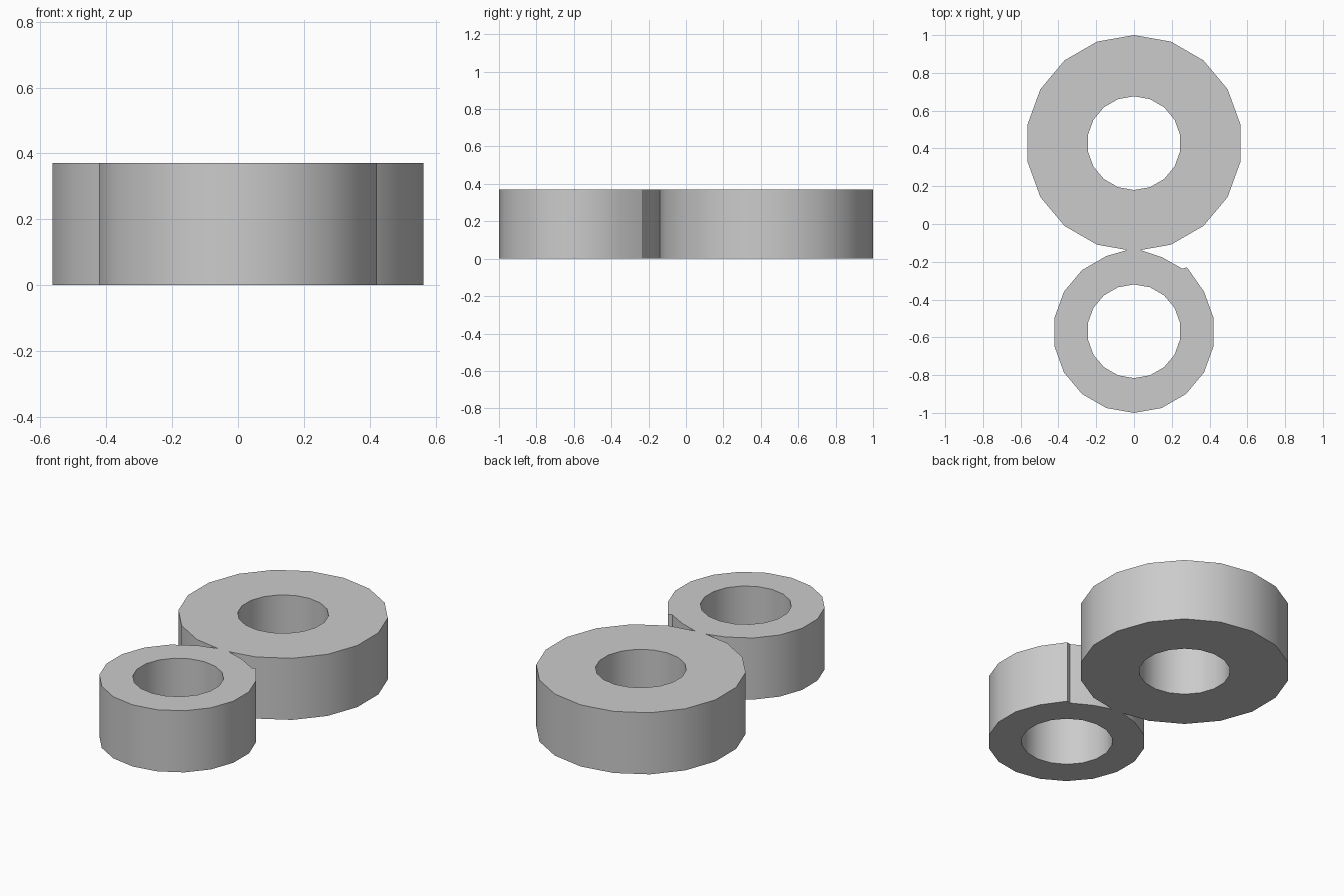
import bpy, bmesh, math
from mathutils import Matrix

if "Cube" in bpy.data.objects:
    bpy.data.objects.remove(bpy.data.objects["Cube"])

HEIGHT = 0.37
SIDES = 18
HOLE_R = 0.248


def circle(cy, r):
    """Points clockwise from the +y vertex."""
    return [(r * math.sin(2 * math.pi * i / SIDES),
             cy + r * math.cos(2 * math.pi * i / SIDES)) for i in range(SIDES)]


def make_ring(name, outer, hole):
    bm = bmesh.new()
    edges = []
    for loop in (outer, hole):
        vs = [bm.verts.new((x, y, 0)) for x, y in loop]
        edges += [bm.edges.new((vs[i - 1], vs[i])) for i in range(len(vs))]
    bmesh.ops.triangle_fill(bm, edges=edges, use_beauty=True)
    res = bmesh.ops.extrude_face_region(bm, geom=bm.faces[:], use_keep_orig=True)
    top = [v for v in res["geom"] if isinstance(v, bmesh.types.BMVert)]
    bmesh.ops.translate(bm, verts=top, vec=(0, 0, HEIGHT))
    bmesh.ops.recalc_face_normals(bm, faces=bm.faces[:])
    mesh = bpy.data.meshes.new(name)
    bm.to_mesh(mesh)
    bm.free()
    obj = bpy.data.objects.new(name, mesh)
    bpy.context.collection.objects.link(obj)
    bpy.ops.object.select_all(action='DESELECT')
    obj.select_set(True)
    bpy.context.view_layer.objects.active = obj
    bpy.ops.object.shade_smooth_by_angle(angle=math.radians(30))


# Large ring
make_ring("large_ring", circle(0.428, 0.572), circle(0.428, HOLE_R))

# Small ring: narrow neck against the large ring and a small notch on the right
small = circle(-0.572, 0.428)
neck = [(-0.035, -0.138), (0, -0.144), (0.035, -0.138)]
shoulder = [(0.15, -0.177), (0.257, -0.237), (0.28, -0.229)]
make_ring("small_ring", neck + shoulder + small[3:], circle(-0.568, HOLE_R))
